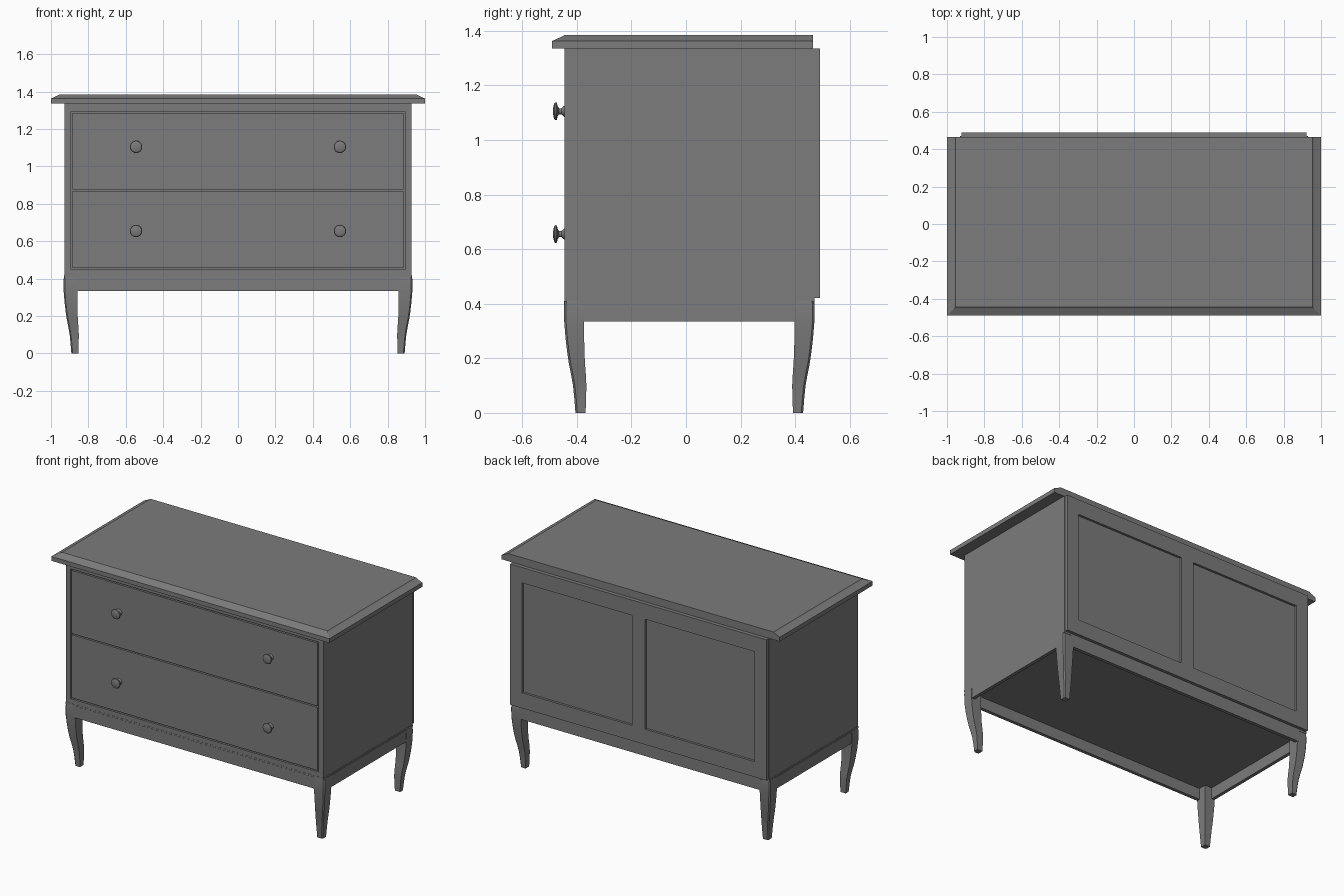
import bpy, bmesh, math
from mathutils import Vector

cube = bpy.data.objects.get("Cube")
if cube:
    bpy.data.objects.remove(cube, do_unlink=True)

GREY = (0.2, 0.2, 0.2, 1)
paint = bpy.data.materials.new("grey paint")
paint.use_nodes = True
paint.diffuse_color = GREY
paint.node_tree.nodes["Principled BSDF"].inputs["Base Color"].default_value = GREY


def finish(name, bm, smooth=False):
    bmesh.ops.recalc_face_normals(bm, faces=bm.faces)
    mesh = bpy.data.meshes.new(name)
    bm.to_mesh(mesh)
    bm.free()
    mesh.materials.append(paint)
    obj = bpy.data.objects.new(name, mesh)
    bpy.context.collection.objects.link(obj)
    if smooth:
        bpy.ops.object.select_all(action="DESELECT")
        obj.select_set(True)
        bpy.context.view_layer.objects.active = obj
        bpy.ops.object.shade_smooth_by_angle(angle=math.radians(35))
    return obj


def box(name, x0, x1, y0, y1, z0, z1):
    bm = bmesh.new()
    bmesh.ops.create_cube(bm, size=1)
    for v in bm.verts:
        v.co = Vector((x1 if v.co.x > 0 else x0,
                       y1 if v.co.y > 0 else y0,
                       z1 if v.co.z > 0 else z0))
    return finish(name, bm)


def loft(name, rings, smooth=False):
    """Skin a stack of equal rings and cap both ends."""
    bm = bmesh.new()
    loops = [[bm.verts.new(p) for p in ring] for ring in rings]
    n = len(loops[0])
    for a, b in zip(loops, loops[1:]):
        for i in range(n):
            j = (i + 1) % n
            bm.faces.new((a[i], a[j], b[j], b[i]))
    bm.faces.new(loops[0])
    bm.faces.new(loops[-1])
    return finish(name, bm, smooth)


SIDES = (("right", -1), ("left", 1))
W, FRONT, BACK = 0.927, -0.445, 0.47
BOTTOM, TOP = 0.415, 1.335

# Carcass, with the face frame in front of it
box("carcass", -W, W, FRONT + 0.015, BACK, BOTTOM, TOP)
for side, s in SIDES:
    box(side + "_stile", *sorted((s * 0.892, s * W)), FRONT, FRONT + 0.015, BOTTOM, TOP)
box("top_rail", -0.892, 0.892, FRONT, FRONT + 0.015, 1.294, TOP)
box("bottom_rail", -0.892, 0.892, FRONT, FRONT + 0.015, BOTTOM, 0.45)

# Drawer fronts set in narrow gaps
for name, z0, z1 in (("lower", 0.458, 0.868), ("upper", 0.876, 1.286)):
    box(name + "_drawer_front", -0.885, 0.885, FRONT, FRONT + 0.015, z0, z1)

# Turned knobs: distance in front of the drawer, radius
knob = [(0, 0.021), (0.006, 0.016), (0.012, 0.011), (0.02, 0.011), (0.025, 0.018),
        (0.028, 0.031), (0.032, 0.033), (0.037, 0.03), (0.041, 0.018), (0.042, 0.006)]
turn = [2 * math.pi * i / 24 for i in range(24)]
for side, s in SIDES:
    for row, z in (("lower", 0.655), ("upper", 1.105)):
        loft(f"{row}_{side}_knob",
             [[(s * 0.545 + r * math.cos(a), FRONT - d, z + r * math.sin(a)) for a in turn]
              for d, r in knob], True)

# Back frame around two sunken panels
B1 = 0.49
for side, s in SIDES:
    box(side + "_back_stile", *sorted((s * 0.835, s * 0.922)), BACK, B1, 0.42, TOP)
    box(side + "_back_panel", *sorted((s * 0.047, s * 0.835)), BACK, BACK + 0.005, 0.52, 1.235)
box("back_mullion", -0.047, 0.047, BACK, B1, 0.52, 1.235)
box("back_top_rail", -0.835, 0.835, BACK, B1, 1.235, TOP)
box("back_bottom_rail", -0.835, 0.835, BACK, B1, 0.42, 0.52)

# Table top with sloped front and side edges and a flat back
edge = [(0, 1.335), (0, 1.363), (0.008, 1.366), (0.038, 1.38), (0.045, 1.385)]
loft("table_top", [[(i - 1, i - 0.49, z), (1 - i, i - 0.49, z),
                    (1 - i, 0.465, z), (i - 1, 0.465, z)] for i, z in edge])

# Skirt between the legs
S0, S1 = 0.335, 0.41
box("front_skirt", -0.87, 0.87, -0.447, -0.425, S0, S1)
box("back_skirt", -0.87, 0.87, 0.449, 0.471, S0, S1)
for side, s in SIDES:
    box(side + "_skirt", *sorted((s * 0.909, s * 0.931)), -0.39, 0.41, S0, S1)
# Lip where the carcass meets the skirt
box("base_lip", -0.929, 0.929, -0.446, 0.4705, 0.408, 0.42)

# Curved legs: height, inset of the outer faces, inset of the inner faces
curve = [(0, 0.042, 0.079), (0.05, 0.038, 0.081), (0.1, 0.033, 0.082),
         (0.14, 0.026, 0.08), (0.18, 0.018, 0.077), (0.22, 0.012, 0.075),
         (0.27, 0.006, 0.074), (0.33, 0.001, 0.074), (0.39, 0, 0.074), (0.412, 0.003, 0.074)]
for side, sx in SIDES:
    for end, sy in (("front", -1), ("back", 1)):
        rings = []
        for z, o, i in curve:
            c = 0.007
            corner = [(i, i), (i, o), (o + c, o), (o, o + c), (o, i)]
            rings.append([(sx * (0.933 - u), 0.012 + sy * (0.459 - v), z) for u, v in corner])
        loft(f"{end}_{side}_leg", rings, True)
